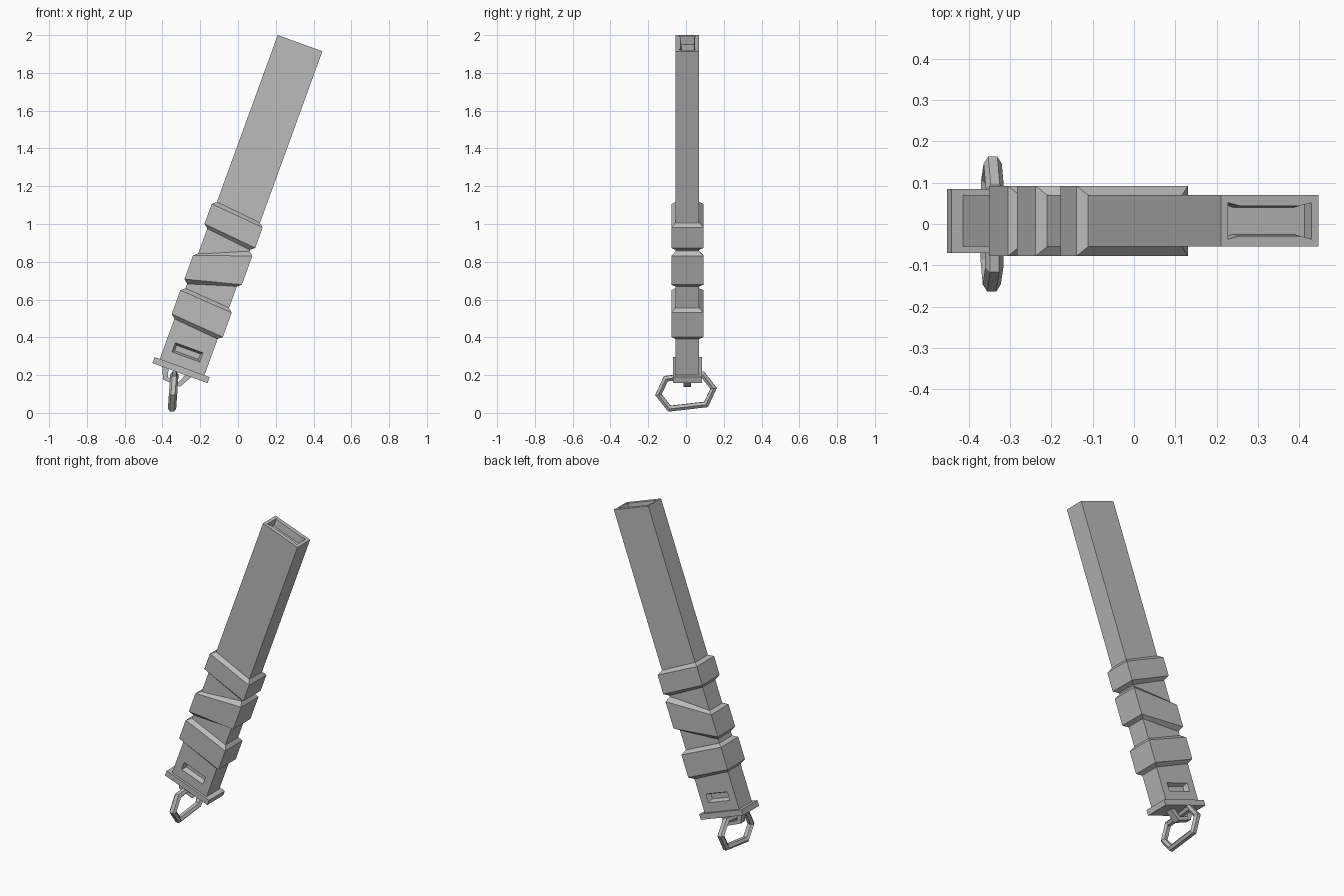
import bpy, bmesh, math
from mathutils import Matrix, Vector

cube = bpy.data.objects.get("Cube")
if cube:
    bpy.data.objects.remove(cube)

grey = bpy.data.materials.new("plain_grey")
grey.use_nodes = True
COLOUR = (0.5, 0.5, 0.5, 1)
grey.diffuse_color = COLOUR
grey.node_tree.nodes["Principled BSDF"].inputs["Base Color"].default_value = COLOUR

# Local frame: origin at the middle of the open end, grip runs along -z
TILT = Matrix.Translation((0.3285, 0.0075, 1.9575)) @ Matrix.Rotation(math.radians(20), 4, 'Y')


def finish(name, bm, matrix=TILT):
    bmesh.ops.recalc_face_normals(bm, faces=bm.faces)
    mesh = bpy.data.meshes.new(name)
    bm.to_mesh(mesh)
    bm.free()
    mesh.materials.append(grey)
    obj = bpy.data.objects.new(name, mesh)
    obj.matrix_world = matrix
    bpy.context.collection.objects.link(obj)
    return obj


def add_box(bm, half_x, half_y, top, bottom):
    size = (2 * half_x, 2 * half_y, top - bottom)
    place = Matrix.Translation((0, 0, (top + bottom) / 2)) @ Matrix.Diagonal((*size, 1))
    bmesh.ops.create_cube(bm, size=1, matrix=place)


def ring_loft(loops):
    """Join closed loops of points into a tube that closes on itself."""
    bm = bmesh.new()
    rows = [[bm.verts.new(p) for p in loop] for loop in loops]
    for i, a in enumerate(rows):
        b = rows[(i + 1) % len(rows)]
        for j in range(len(a)):
            k = (j + 1) % len(a)
            bm.faces.new((a[j], a[k], b[k], b[j]))
    return bm


# Long rectangular body with a recessed end and a slot on both wide sides
bm = bmesh.new()
add_box(bm, 0.126, 0.0625, 0, -1.83)
SLOT_X, SLOT_TOP, SLOT_BOTTOM = 0.078, -1.716, -1.768
for axis, value in (("X", -SLOT_X), ("X", SLOT_X), ("Z", SLOT_TOP), ("Z", SLOT_BOTTOM)):
    normal = Vector((axis == "X", 0, axis == "Z"))
    bmesh.ops.bisect_plane(bm, geom=bm.verts[:] + bm.edges[:] + bm.faces[:],
                           plane_co=normal * value, plane_no=normal)
bm.normal_update()
slots = [f for f in bm.faces if abs(f.normal.y) > 0.9
         and abs(f.calc_center_median().x) < SLOT_X
         and SLOT_BOTTOM < f.calc_center_median().z < SLOT_TOP]
bmesh.ops.inset_individual(bm, faces=slots, thickness=0.015, depth=-0.03)
mouth = [f for f in bm.faces if f.normal.z > 0.9 and f.calc_center_median().z > -0.01]
bmesh.ops.inset_region(bm, faces=mouth, thickness=0.026)
bmesh.ops.inset_region(bm, faces=mouth, thickness=0.004, depth=-0.045)
finish("body", bm)


# Slanted wraps with chamfered rims: edge heights at the -x and +x sides
def wrap(name, top_l, top_r, low_l, low_r):
    def loop(half_x, half_y, left, right):
        return [(x, y, -(left if x < 0 else right)) for x, y in
                ((-half_x, -half_y), (half_x, -half_y), (half_x, half_y), (-half_x, half_y))]
    outer, inner, rim = (0.148, 0.085), (0.122, 0.059), 0.022
    finish(name, ring_loft([
        loop(*inner, top_l - rim, top_r - rim),
        loop(*outer, top_l, top_r),
        loop(*outer, low_l, low_r),
        loop(*inner, low_l + rim, low_r + rim)]))


wrap("upper_wrap", 0.960, 0.985, 1.072, 1.100)
wrap("middle_wrap", 1.250, 1.145, 1.383, 1.307)
wrap("lower_wrap", 1.446, 1.465, 1.580, 1.602)

# End plate
bm = bmesh.new()
add_box(bm, 0.155, 0.0775, -1.825, -1.859)
finish("end_plate", bm)

# Flat bracket loop under the plate
outer = ((-0.102, -1.855), (-0.072, -1.922), (0.025, -1.927), (0.066, -1.855))
inner = ((-0.066, -1.855), (-0.052, -1.902), (0.010, -1.905), (0.032, -1.855))
finish("ring_bracket", ring_loft([
    [(x, y, z) for x, z in pts]
    for pts, y in ((outer, -0.02), (outer, 0.02), (inner, 0.02), (inner, -0.02))]))

# Six-cornered hanging ring with a six-sided section
corners = [Vector((0, y, z)) for y, z in
           ((0.147, 0), (0.098, 0.08), (-0.098, 0.08), (-0.147, 0), (-0.098, -0.08), (0.098, -0.08))]
loops = []
for i, c in enumerate(corners):
    before = (c - corners[i - 1]).normalized()
    after = (corners[(i + 1) % 6] - c).normalized()
    out = (before - after).normalized()
    mitre = 1 / math.sqrt((1 + before.dot(after)) / 2)
    loops.append([c + out * (0.017 * mitre * math.sin(a)) + Vector((0.022 * math.cos(a), 0, 0))
                  for a in (k * math.pi / 3 for k in range(6))])
hang = (Matrix.Translation((-0.343, 0, 0.113)) @ Matrix.Rotation(math.radians(4), 4, 'Y')
        @ Matrix.Rotation(math.radians(6.6), 4, 'X'))
finish("hanging_ring", ring_loft(loops), hang)
